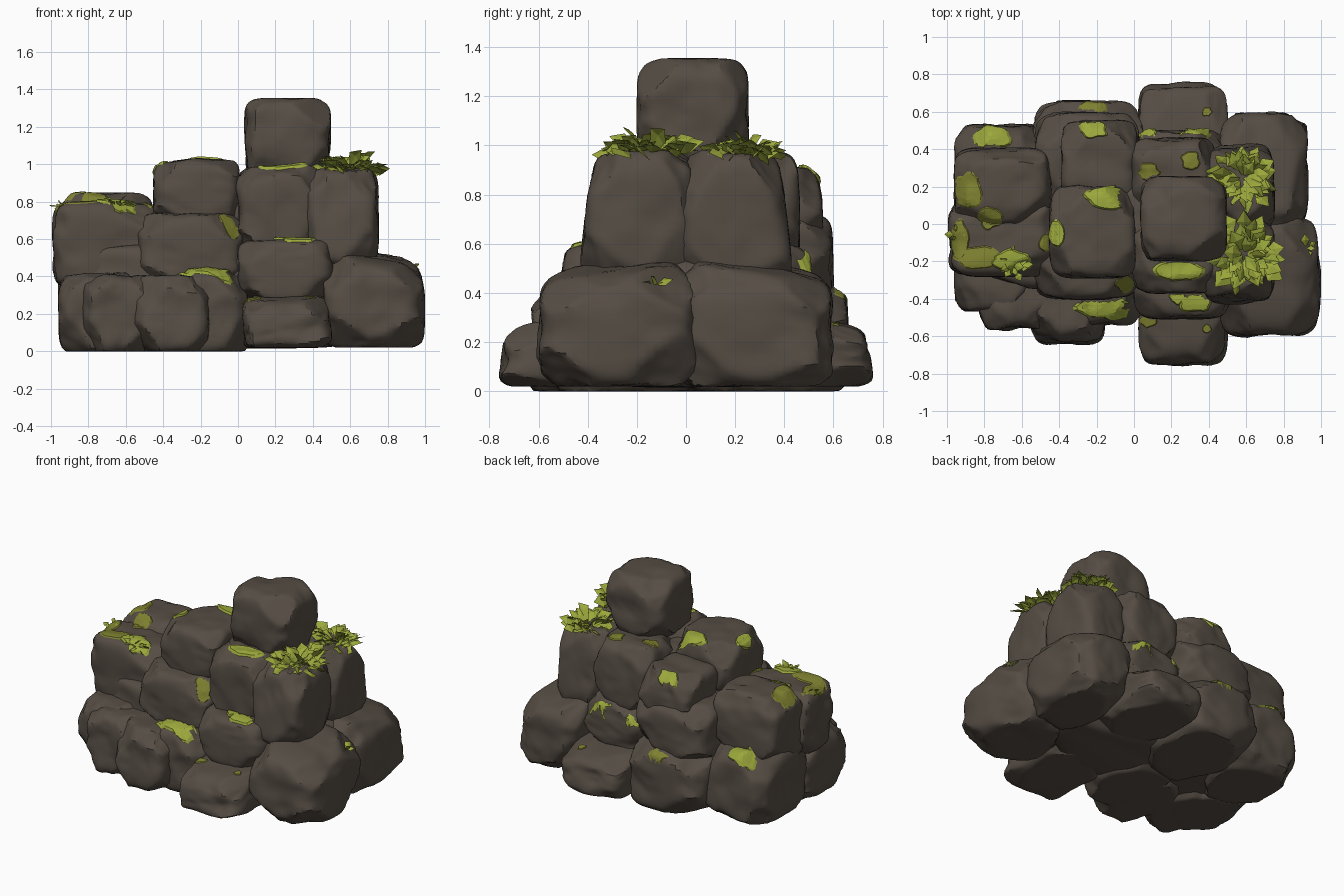
import bpy
import bmesh
import math
import random
from mathutils import Vector, noise
from mathutils.bvhtree import BVHTree

random.seed(11)
if "Cube" in bpy.data.objects:
    bpy.data.objects.remove(bpy.data.objects["Cube"], do_unlink=True)

UP = Vector((0, 0, 1))
surfaces = []


def make_material(name, colour):
    mat = bpy.data.materials.new(name)
    mat.use_nodes = True
    mat.diffuse_color = (*colour, 1)
    mat.node_tree.nodes["Principled BSDF"].inputs["Base Color"].default_value = (*colour, 1)
    return mat


stone = make_material("brown_stone", (0.092, 0.074, 0.058))
moss = make_material("bright_moss", (0.33, 0.39, 0.045))
lichen = make_material("olive_lichen", (0.21, 0.22, 0.03))


def finish(bm, name, mat):
    mesh = bpy.data.meshes.new(name)
    bm.to_mesh(mesh)
    bm.free()
    mesh.materials.append(mat)
    obj = bpy.data.objects.new(name, mesh)
    bpy.context.collection.objects.link(obj)


def chip_plane(power, corner):
    """Random cutting plane that takes off a corner or trims an edge."""
    n = Vector([random.choice((-1, 1)) * random.uniform(0.45, 1) for _ in range(3)])
    if not corner:
        n[random.randrange(3)] *= 0.15
    n.normalize()
    dual = power / (power - 1)
    reach = sum(abs(c) ** dual for c in n) ** (1 / dual)
    return n, reach * (random.uniform(0.8, 0.93) if corner else random.uniform(0.91, 0.98))


def rock(name, xs, ys, zs, taper=0.0, floor=0.0, slope=(0, 0)):
    """Rounded box, chipped by random planes and softly dented."""
    low = Vector((xs[0], ys[0], zs[0]))
    high = Vector((xs[1], ys[1], zs[1]))
    centre, half = (low + high) / 2, (high - low) / 2
    power = 6
    chips = [chip_plane(power, i % 3 > 0) for i in range(21)]
    shift = Vector([random.uniform(-50, 50) for _ in range(3)])

    bm = bmesh.new()
    bmesh.ops.create_cube(bm, size=2)
    bmesh.ops.subdivide_edges(bm, edges=bm.edges[:], cuts=17, use_grid_fill=True)
    for v in bm.verts:
        p = v.co / sum(abs(c) ** power for c in v.co) ** (1 / power)
        for n, d in chips:
            over = p.dot(n) - d
            if over > 0:
                p -= n * over
        dent = 0.09 * noise.noise(p * 1.4 + shift) - 0.05 * abs(noise.noise(p * 2.5 - shift))
        p *= 1 + min(dent, 0.015)
        height = (p.z + 1) / 2
        p.y *= 1 - taper * height
        p.z -= (p.x * slope[0] + p.y * slope[1]) * height
        v.co = centre + Vector(a * b for a, b in zip(p, half))
        v.co.z = max(v.co.z, floor)
    surfaces.append(BVHTree.FromBMesh(bm))
    finish(bm, name, stone)


# Hidden filling behind the outer rocks
rock("lower_core", (-.85, .75), (-.36, .36), (.02, .58))
rock("upper_core", (-.3, .62), (-.22, .26), (.4, .9))

# Right half, paired front and back
rock("front_right_base", (.46, .995), (-.61, .05), (.01, .51), .06, .02, (.16, -.2))
rock("back_right_base", (.46, .93), (-.05, .61), (.01, .51), .06, .02, (.16, .2))
for side, s in (("front", -1), ("back", 1)):
    def span(inner, outer):
        return sorted((s * inner, s * outer))
    rock(side + "_middle_base", (.02, .5), span(.08, .765), (.01, .3), .1, .02, (0, s * .25))
    rock(side + "_middle_ledge", (0, .51), span(-.06, .51), (.24, .6), .04)
    rock(side + "_right_upper", (.36, .75), span(-.08, .44), (.42, .98), .23)

# Base rocks on the left half
rock("front_left_base", (-.96, -.53), (-.48, .06), (-.02, .42), .05)
rock("front_left_corner", (-.83, -.43), (-.58, -.02), (-.02, .41), .06)
rock("front_centre_base", (-.56, -.15), (-.65, -.05), (-.02, .41), .08)
rock("front_inner_base", (-.36, .06), (-.54, .05), (-.02, .44))
rock("back_centre_base", (-.54, .05), (-.05, .66), (-.02, .45), .02)
rock("back_left_base", (-.96, -.46), (-.05, .54), (-.02, .5), .06)

# Second course on the left half
rock("front_left_block", (-.99, -.41), (-.28, .14), (.33, .8))
rock("back_left_block", (-.96, -.44), (-.02, .41), (.33, .845), .04)
rock("front_centre_block", (-.54, .03), (-.41, .05), (.33, .74), .06)
rock("back_centre_block", (-.53, .03), (.03, .6), (.33, .73), .03)

# Third course and the capstone
rock("centre_block", (-.45, .01), (-.29, .21), (.64, 1.03), .02)
rock("back_centre_top", (-.39, .02), (.12, .56), (.56, .91), .06)
rock("front_upper", (-.01, .44), (-.375, .06), (.5, 1), .04)
rock("back_upper", (-.01, .44), (-.02, .47), (.5, .98), .07)
rock("capstone", (.035, .495), (-.2, .255), (.92, 1.352), .02)

# Smooth rocks with crisp creases
bpy.ops.object.select_all(action="DESELECT")
for obj in bpy.context.collection.objects:
    if obj.type == "MESH":
        obj.select_set(True)
        bpy.context.view_layer.objects.active = obj
bpy.ops.object.shade_smooth_by_angle(angle=math.radians(32))


def settle(x, y):
    """Highest stone surface point below (x, y), with its normal."""
    hits = [tree.ray_cast(Vector((x, y, 2)), -UP) for tree in surfaces]
    hits = [(h[0], h[1]) for h in hits if h[0] is not None]
    return max(hits, key=lambda h: h[0].z, default=(Vector((x, y, -1)), UP))


def patch(name, mat, x, y, rx, ry, proud):
    """Thin ragged growth draped over the stone."""
    bm = bmesh.new()
    rings, around = 6, 24
    level = settle(x, y)[0].z
    grid = []
    for ring in range(rings + 1):
        row = []
        for k in range(around):
            a = math.tau * k / around
            ragged = 1.05 + 0.35 * noise.noise(Vector((math.cos(a) + x * 9, math.sin(a) + y * 9, 0)) * 1.6)
            t = max(ring, 0.05) / rings * ragged
            co, normal = settle(x + rx * t * math.cos(a), y + ry * t * math.sin(a))
            lift = proud if ring < rings else -0.004
            row.append(bm.verts.new(co + normal * lift))
        grid.append(row)
    faces = [tuple(grid[0])]
    for inner, outer in zip(grid, grid[1:]):
        for k in range(around):
            j = (k + 1) % around
            faces.append((inner[k], outer[k], outer[j], inner[j]))
    for face in faces:
        heights = [v.co.z for v in face]
        if (min(heights) > level - 0.1 and max(heights) < level + 0.08
                and max(heights) - min(heights) < 0.05):
            bm.faces.new(face)
    finish(bm, name, mat)


# Bright raised moss: position and radii
for i, (x, y, rx, ry) in enumerate([
        (-.66, -.2, .11, .06), (-.22, .5, .08, .045), (-.13, .14, .13, .06),
        (-.16, -.44, .15, .07), (.24, -.25, .14, .055), (.33, -.42, .09, .055),
        (.32, .49, .09, .045), (-.76, .46, .1, .06), (-.41, -.05, .04, .07),
        (.07, .49, .05, .035), (.23, -.39, .04, .04)]):
    patch(f"moss_patch_{i}", moss, x, y, rx, ry, .012)

# Flat olive lichen
for i, (x, y, rx, ry) in enumerate([
        (-.89, .18, .08, .1), (-.77, .03, .07, .06), (-.93, -.08, .05, .11),
        (-.83, -.18, .14, .06), (.3, .34, .05, .05), (.08, .28, .06, .045),
        (-.22, .62, .08, .04), (.08, -.51, .05, .045), (.39, -.56, .025, .025),
        (.39, .6, .025, .025), (-.05, -.32, .05, .05), (-.47, -.1, .04, .05)]):
    patch(f"lichen_patch_{i}", lichen, x, y, rx, ry, .006)


def tuft(name, x, y, spread, count, length):
    """Cluster of broad folded leaves, steeper toward the middle."""
    bm = bmesh.new()
    base = settle(x, y)[0] - UP * 0.01
    for i in range(count):
        turn = math.tau * i * 0.618 + random.uniform(-0.4, 0.4)
        out = Vector((math.cos(turn), math.sin(turn), 0))
        side = Vector((-out.y, out.x, random.uniform(-1.2, 1.2))).normalized()
        where = (i + 0.5) / count
        size = length * random.uniform(0.7, 1.2)
        rise = (1 - where) * 0.6 + random.uniform(-0.25, 0.35)
        root = base + out * spread * where
        middle = root + out * size * 0.5 + UP * size * (rise * 0.6 + 0.1)
        tip = root + out * size + UP * size * rise
        width = side * size * 0.42
        fold = UP * size * 0.1
        points = (root, middle + width - fold, tip, middle - width - fold, middle)
        a, left, b, right, ridge = [bm.verts.new(p) for p in points]
        for tri in ((a, ridge, left), (left, ridge, b), (b, ridge, right), (right, ridge, a)):
            bm.faces.new(tri)
    finish(bm, name, moss)


# Leafy plants
tuft("back_plant", .58, .25, .1, 60, .11)
tuft("front_plant", .59, -.16, .12, 64, .11)
tuft("left_plant", -.65, -.22, .05, 14, .06)
tuft("left_edge_plant", -.94, -.06, .03, 6, .05)
tuft("right_plant", .92, -.13, .02, 6, .06)
